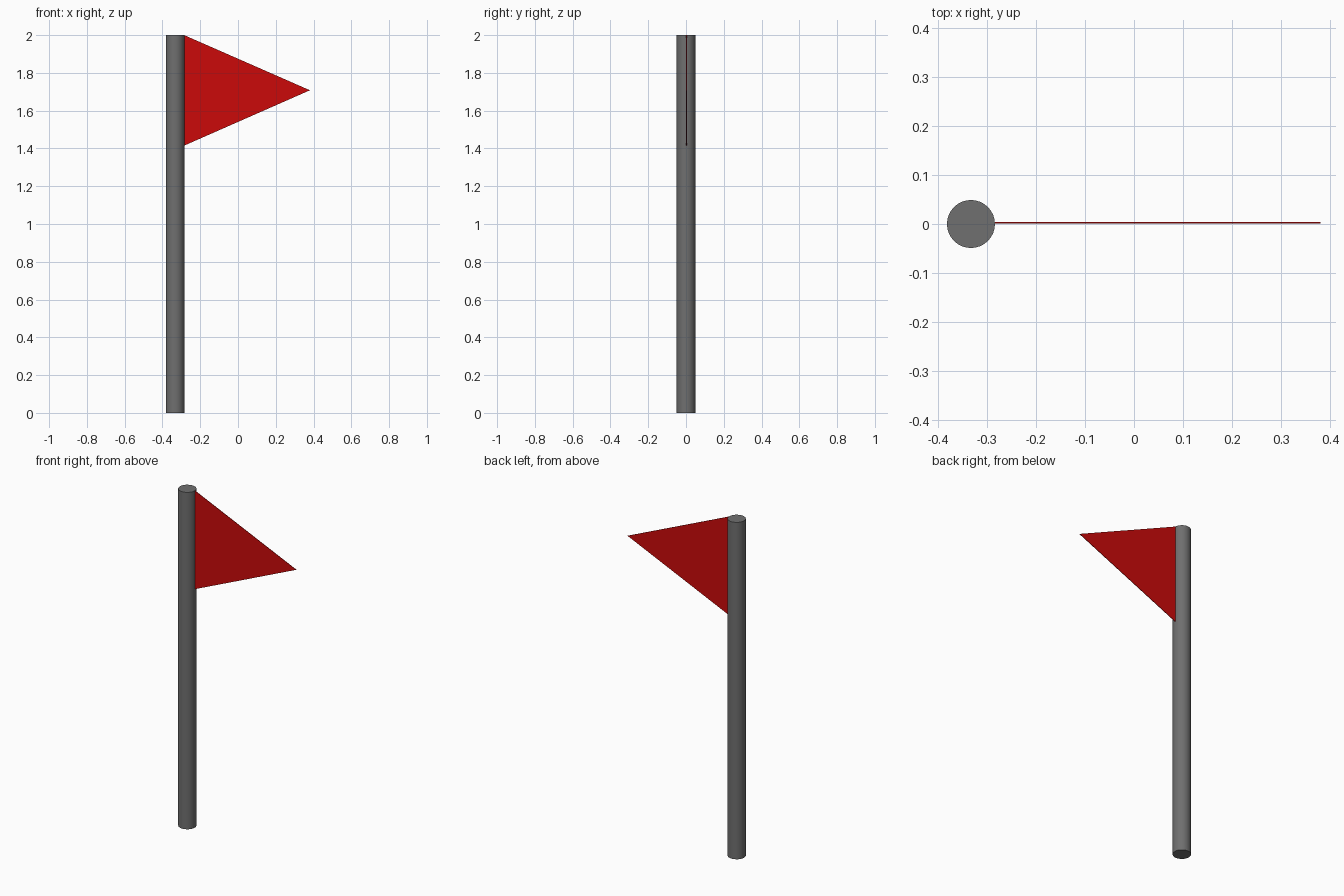
import bpy, bmesh

if "Cube" in bpy.data.objects:
    bpy.data.objects.remove(bpy.data.objects["Cube"])

def colour(obj, name, rgba):
    mat = bpy.data.materials.new(name)
    mat.diffuse_color = rgba
    mat.use_nodes = True
    mat.node_tree.nodes["Principled BSDF"].inputs["Base Color"].default_value = mat.diffuse_color
    obj.data.materials.append(mat)

# Pole
bpy.ops.mesh.primitive_cylinder_add(vertices=32, radius=0.049, depth=2, location=(-0.333, 0, 1))
pole = bpy.context.object
pole.name = "pole"
bpy.ops.object.shade_smooth_by_angle()
colour(pole, "pole_grey", (0.16, 0.16, 0.16, 1))

# Triangular pennant: thin extruded profile touching the pole
bm = bmesh.new()
profile = [(-0.285, 1.415), (0.381, 1.708), (-0.285, 2.0)]
face = bm.faces.new([bm.verts.new((x, 0.001, z)) for x, z in profile])
ext = bmesh.ops.extrude_face_region(bm, geom=[face])
moved = [g for g in ext["geom"] if isinstance(g, bmesh.types.BMVert)]
bmesh.ops.translate(bm, verts=moved, vec=(0, 0.003, 0))
bmesh.ops.recalc_face_normals(bm, faces=bm.faces)
mesh = bpy.data.meshes.new("pennant")
bm.to_mesh(mesh)
bm.free()
pennant = bpy.data.objects.new("pennant", mesh)
bpy.context.collection.objects.link(pennant)
colour(pennant, "pennant_red", (0.6, 0.003, 0.003, 1))
